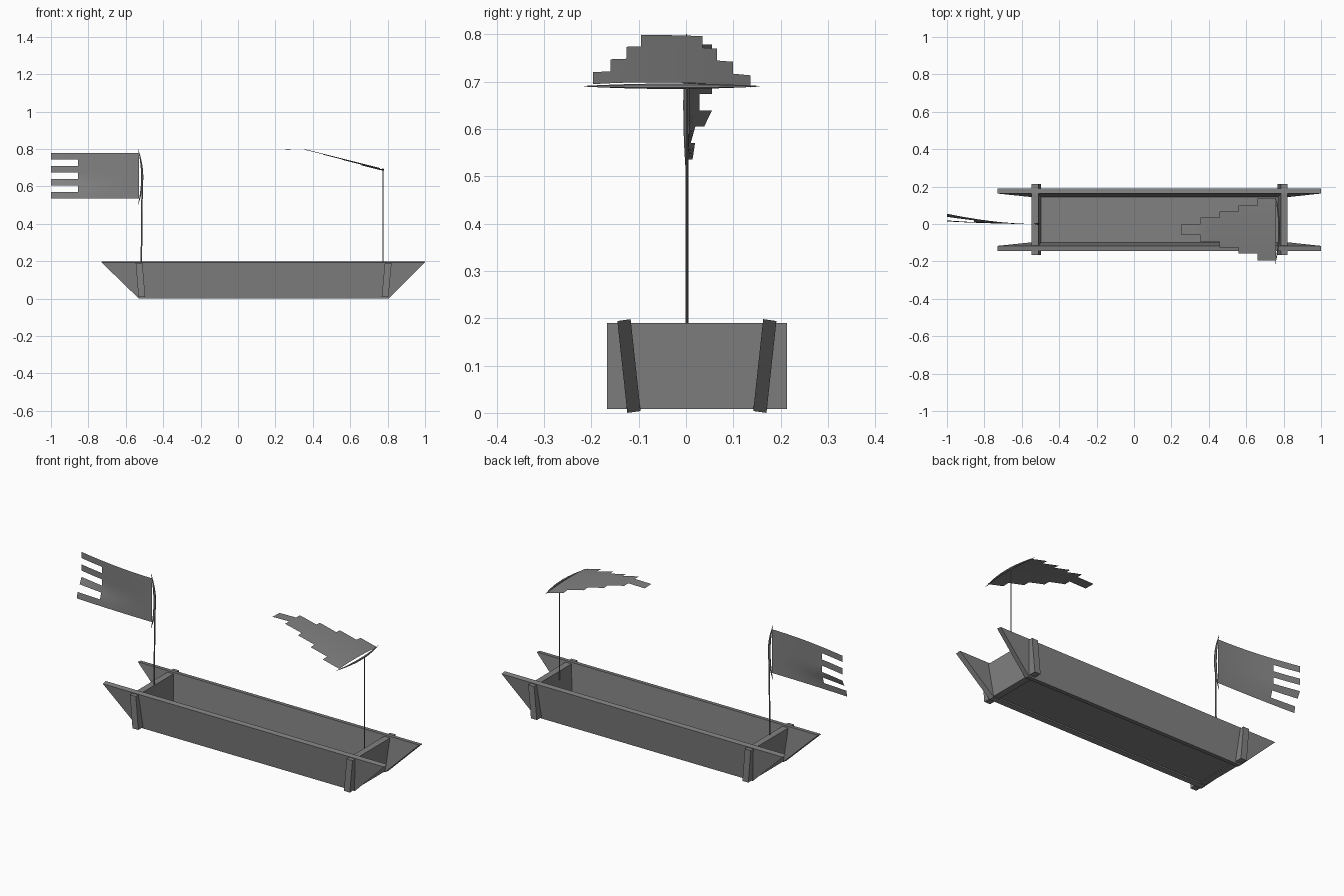
import bpy
import bmesh
from mathutils import Vector

if "Cube" in bpy.data.objects:
    bpy.data.objects.remove(bpy.data.objects["Cube"], do_unlink=True)

COLOUR = (0.22, 0.22, 0.22, 1)
grey = bpy.data.materials.new("plain grey")
grey.use_nodes = True
grey.diffuse_color = COLOUR
grey.node_tree.nodes["Principled BSDF"].inputs["Base Color"].default_value = COLOUR


def add_mesh(name, bm, smooth=False):
    mesh = bpy.data.meshes.new(name)
    bm.to_mesh(mesh)
    bm.free()
    mesh.materials.append(grey)
    for p in mesh.polygons:
        p.use_smooth = smooth
    obj = bpy.data.objects.new(name, mesh)
    bpy.context.collection.objects.link(obj)
    return obj


def slab(name, outline, thickness):
    """Board made by pushing a flat outline along a thickness vector."""
    bm = bmesh.new()
    face = bm.faces.new([bm.verts.new(p) for p in outline])
    new = bmesh.ops.extrude_face_region(bm, geom=[face])["geom"]
    moved = [v for v in new if isinstance(v, bmesh.types.BMVert)]
    bmesh.ops.translate(bm, verts=moved, vec=thickness)
    bmesh.ops.recalc_face_normals(bm, faces=bm.faces)
    return add_mesh(name, bm)


def rod(name, points, radii, sides=6):
    """Tapered round rod through the points."""
    bm = bmesh.new()
    rings = []
    axis = (Vector(points[-1]) - Vector(points[0])).normalized()
    turn = axis.to_track_quat("Z", "Y").to_matrix().to_4x4()
    for p, r in zip(points, radii):
        ring = bmesh.ops.create_circle(bm, segments=sides, radius=r, matrix=turn)["verts"]
        bmesh.ops.translate(bm, verts=ring, vec=p)
        rings.append(ring)
    for a, b in zip(rings, rings[1:]):
        for i in range(sides):
            j = (i + 1) % sides
            bm.faces.new((a[i], a[j], b[j], b[i]))
    bm.faces.new(rings[0])
    bm.faces.new(rings[-1])
    bmesh.ops.recalc_face_normals(bm, faces=bm.faces)
    return add_mesh(name, bm)


def bow(at, radius, steps=10):
    """Points and tapering radii of a bowed yard; at(s) takes s from -1 to 1."""
    s = [-1 + 2 * i / steps for i in range(steps + 1)]
    return [at(k) for k in s], [radius * (1.15 - k * k) for k in s]


def cloth(name, us, vs, keep, place):
    """Thin curved sheet on a grid, with unwanted cells left out."""
    bm = bmesh.new()
    grid = [[bm.verts.new(place(u, v)) for v in vs] for u in us]
    for i in range(len(us) - 1):
        for j in range(len(vs) - 1):
            if keep((us[i] + us[i + 1]) / 2, j):
                bm.faces.new((grid[i][j], grid[i + 1][j], grid[i + 1][j + 1], grid[i][j + 1]))
    loose = [v for v in bm.verts if not v.link_faces]
    bmesh.ops.delete(bm, geom=loose, context="VERTS")
    return add_mesh(name, bm, True)


# Hull: leaning side planks, bottom and end boards
MID = 0.023
for side, label in ((-1, "right"), (1, "left")):
    low, high = MID + side * 0.147, MID + side * 0.168
    slab(label + "_side_plank",
         [(-0.53, low, 0), (0.805, low, 0), (1, high, 0.194), (-0.73, high, 0.194)],
         (0, -side * 0.028, 0.004))
slab("bottom_board",
     [(-0.51, MID - 0.125, 0.012), (0.78, MID - 0.125, 0.012),
      (0.78, MID + 0.125, 0.012), (-0.51, MID + 0.125, 0.012)], (0, 0, 0.022))
for label, low, high in (("rear_end_board", -0.532, -0.547), ("bow_end_board", 0.768, 0.785)):
    slab(label,
         [(low, MID - 0.19, 0.008), (low, MID + 0.19, 0.008),
          (high, MID + 0.19, 0.19), (high, MID - 0.19, 0.19)], (0.036, 0, 0))

# Poles
rod("banner_pole", [(-0.517, 0.002, 0.18), (-0.512, 0.002, 0.65)], [0.004, 0.004])
rod("pennant_pole", [(0.776, 0.002, 0.15), (0.776, 0.002, 0.69)], [0.0025, 0.0025])

# Bowed yards
rod("banner_yard", *bow(lambda s: (-0.512 - 0.023 * s * s, 0.001, 0.65 + 0.15 * s), 0.006))
rod("pennant_yard", *bow(lambda s: (0.776 - 0.022 * s * s, -0.03 + 0.185 * s, 0.69), 0.005))


# Upright banner with four tails
def banner_place(x, z):
    t = (-0.53 - x) / 0.47
    spread = min(1, max(0.25, (z - 0.535) / 0.1))
    return (x, 0.055 * t ** 1.8 * spread, z)


cut = -0.855
banner_x = [-0.53 + (cut + 0.53) * i / 8 for i in range(9)] + [-0.9, -0.95, -1]
banner_z = [0.535 + 0.243 * i / 7 for i in range(8)]
cloth("banner", banner_x, banner_z, lambda x, j: x > cut or j % 2 == 0, banner_place)


# Flat-lying pennant narrowing in steps to its tip
def pennant_place(x, y):
    t = (0.76 - x) / 0.4
    rise = 0.698 + 0.1 * min(t, 1) - 0.006 * max(0, t - 1)
    return (x, y, rise - 0.25 * (y + 0.03) ** 2 - 0.02 * (y + 0.03))


pennant_x = [0.76 - 0.505 * i / 15 for i in range(16)]
half = [0.03, 0.065, 0.096, 0.129, 0.166]
pennant_y = [-0.03 - h for h in reversed(half)] + [-0.03 + h for h in half]


def pennant_keep(x, j):
    step = min(4, int((0.76 - x) / 0.101))
    return step <= j <= 8 - step


cloth("pennant", pennant_x, pennant_y, pennant_keep, pennant_place)
